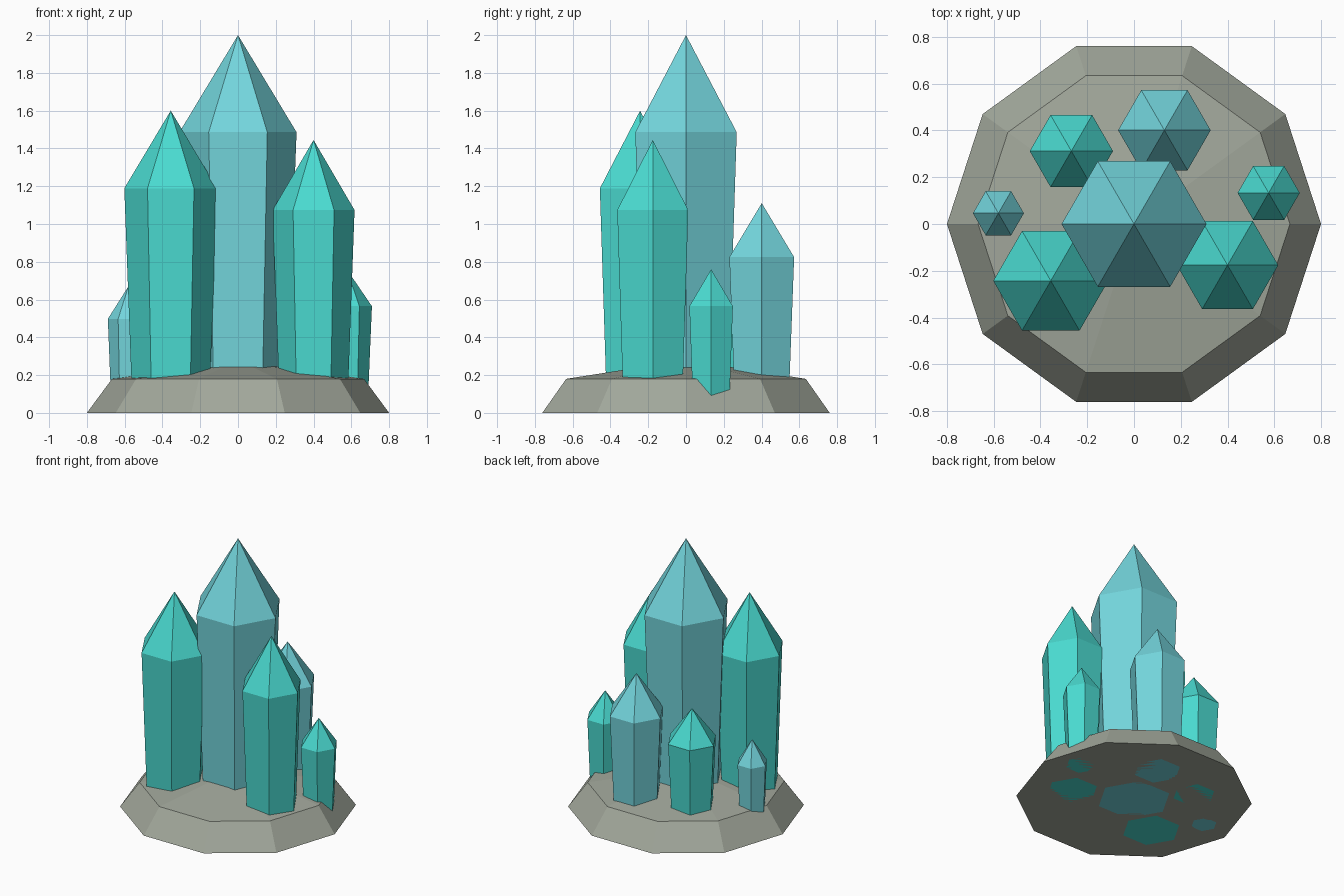
import bpy
import bmesh
from math import cos, sin, tau

cube = bpy.data.objects.get("Cube")
if cube:
    bpy.data.objects.remove(cube, do_unlink=True)


def make_material(name, rgb):
    mat = bpy.data.materials.new(name)
    mat.use_nodes = True
    mat.diffuse_color = (*rgb, 1)
    mat.node_tree.nodes["Principled BSDF"].inputs["Base Color"].default_value = (*rgb, 1)
    return mat


def make_spire(name, sides, rings, apex, mat, x=0, y=0):
    """Stack of polygon rings (radius, height) closed by a pointed top."""
    bm = bmesh.new()
    loops = []
    for radius, z in rings:
        loops.append([bm.verts.new((radius * cos(tau * i / sides),
                                    radius * sin(tau * i / sides), z))
                      for i in range(sides)])
    bm.faces.new(loops[0][::-1])
    tip = bm.verts.new((0, 0, apex))
    for i in range(sides):
        j = (i + 1) % sides
        for low, high in zip(loops, loops[1:]):
            bm.faces.new((low[i], low[j], high[j], high[i]))
        bm.faces.new((loops[-1][i], loops[-1][j], tip))
    mesh = bpy.data.meshes.new(name)
    bm.to_mesh(mesh)
    bm.free()
    mesh.materials.append(mat)
    obj = bpy.data.objects.new(name, mesh)
    obj.location = (x, y, 0)
    bpy.context.collection.objects.link(obj)
    return obj


stone = make_material("grey_stone", (0.36, 0.39, 0.33))
blue = make_material("pale_blue_crystal", (0.174, 0.672, 0.723))
teal = make_material("teal_crystal", (0.069, 0.708, 0.638))

# Ten-sided rock with a bevelled rim and a gently raised middle
make_spire("rock_base", 10, [(0.8, 0), (0.667, 0.18)], 0.28, stone)

# Crystals: name, x, y, shoulder radius, height, colour
crystals = [
    ("centre_crystal", 0, 0, 0.31, 2.0, blue),
    ("front_right_crystal", -0.356, -0.243, 0.246, 1.6, teal),
    ("front_left_crystal", 0.4, -0.176, 0.217, 1.445, teal),
    ("back_crystal", 0.13, 0.401, 0.198, 1.11, blue),
    ("back_right_crystal", -0.268, 0.312, 0.178, 0.92, teal),
    ("small_left_crystal", 0.576, 0.133, 0.133, 0.76, teal),
    ("small_right_crystal", -0.58, 0.046, 0.109, 0.67, blue),
]
# Each shaft widens from its foot to the shoulder, then comes to a point
for name, x, y, radius, height, mat in crystals:
    make_spire(name, 6, [(radius * 0.82, 0), (radius, height * 0.743)],
               height, mat, x, y)
